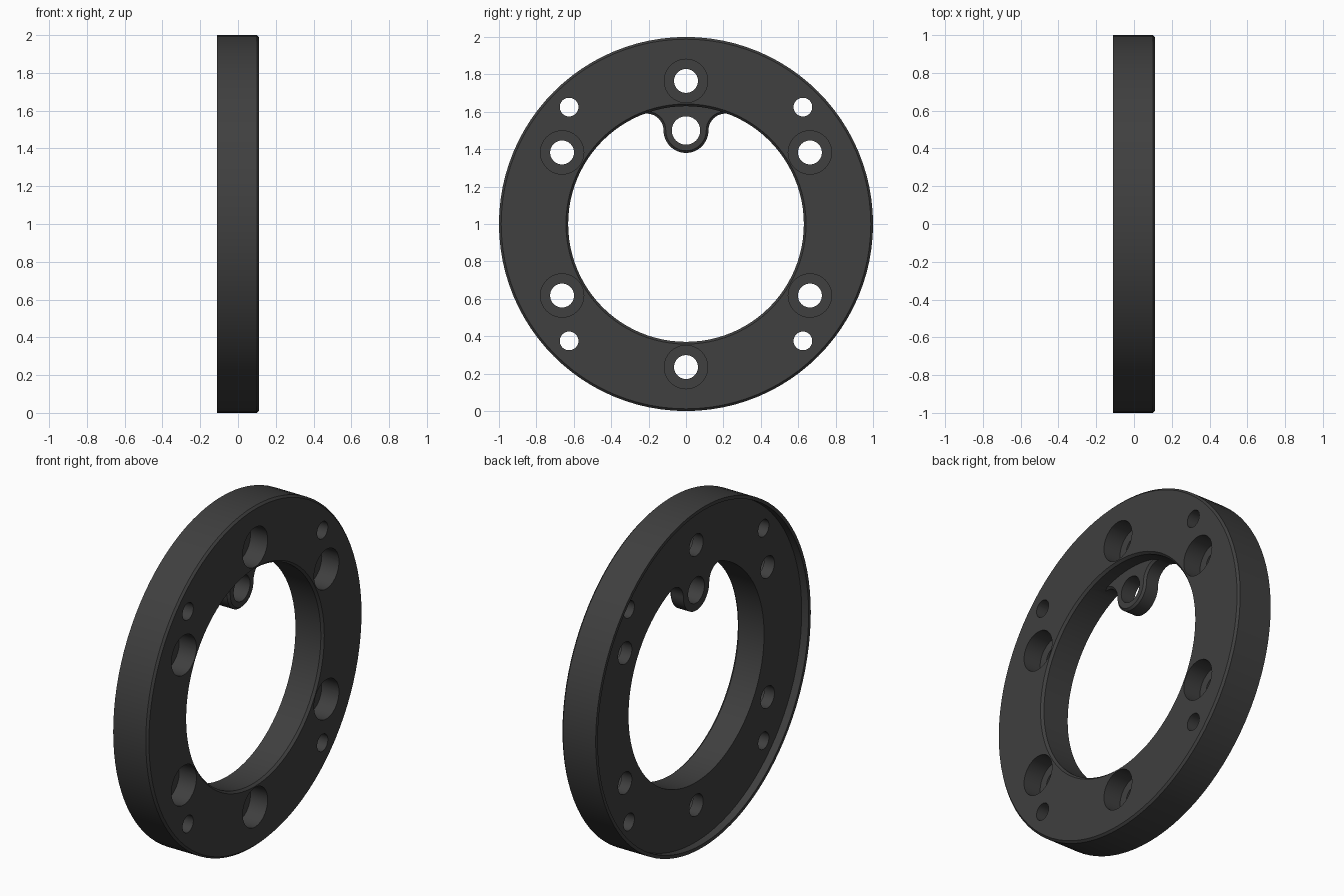
import bpy, bmesh
from math import sin, cos, pi, radians, atan2

if "Cube" in bpy.data.objects:
    bpy.data.objects.remove(bpy.data.objects["Cube"])


def lathe(bm, profile, y=0.0, z=1.0, segs=96, closed=True):
    """Revolve (x, radius) points about an x-parallel axis through (y, z)."""
    rings = []
    for x, r in profile:
        rings.append([bm.verts.new((x, y + r * cos(2 * pi * i / segs),
                                    z + r * sin(2 * pi * i / segs)))
                      for i in range(segs)])
    pairs = list(zip(rings, rings[1:]))
    if closed:
        pairs.append((rings[-1], rings[0]))
    else:
        bm.faces.new(rings[0])
        bm.faces.new(rings[-1])
    for a, b in pairs:
        for i in range(segs):
            j = (i + 1) % segs
            bm.faces.new((a[i], a[j], b[j], b[i]))


def finish(bm, name):
    bmesh.ops.recalc_face_normals(bm, faces=bm.faces[:])
    mesh = bpy.data.meshes.new(name)
    bm.to_mesh(mesh)
    bm.free()
    ob = bpy.data.objects.new(name, mesh)
    bpy.context.collection.objects.link(ob)
    return ob


def boolean(target, other, op):
    mod = target.modifiers.new(op.title(), 'BOOLEAN')
    mod.operation, mod.object, mod.solver = op, other, 'EXACT'
    bpy.context.view_layer.objects.active = target
    bpy.ops.object.modifier_apply(modifier=mod.name)
    bpy.data.objects.remove(other)


FRONT, BACK, FLOOR = 0.112, -0.112, -0.067

# Ring body: chamfered front edges, thin raised lip around the back
bm = bmesh.new()
lathe(bm, [(FRONT, 0.642), (FRONT, 0.988), (FRONT - 0.012, 1.0), (BACK, 1.0),
           (BACK, 0.98), (FLOOR, 0.98), (FLOOR, 0.63), (FRONT - 0.014, 0.63)])
ring = finish(bm, "flange_ring")

# Hanging lug blended into the bore with concave fillets
half = [(0.12 * sin(a), 0.5 - 0.12 * cos(a))
        for a in [i * pi / 2 / 12 for i in range(13)]]
end = atan2(0.5, 0.21)
for i in range(1, 13):
    a = pi + (end - pi) * i / 12
    half.append((0.21 + 0.09 * cos(a), 0.5 + 0.09 * sin(a)))
half += [(0.66 * cos(a), 0.66 * sin(a))
         for a in [end + (pi / 2 - end) * i / 6 for i in range(6)]]
outline = half + [(0.0, 0.66)] + [(-y, z) for y, z in reversed(half[1:])]
bm = bmesh.new()
base = bm.faces.new([bm.verts.new((FLOOR, y, 1 + z)) for y, z in outline])
ext = bmesh.ops.extrude_face_region(bm, geom=[base], use_keep_orig=True)["geom"]
top = [v for v in ext if isinstance(v, bmesh.types.BMVert)]
bmesh.ops.translate(bm, verts=top, vec=(0.092, 0, 0))
bmesh.ops.recalc_face_normals(bm, faces=bm.faces[:])
edges = [e for e in bm.edges if all(v.co.x > 0.02 for v in e.verts)]
bmesh.ops.bevel(bm, geom=edges, offset=0.012, segments=1, affect='EDGES')
lug = finish(bm, "lug")
boolean(ring, lug, 'UNION')

# Hole cutters: six counterbored, four plain, one through the lug
bm = bmesh.new()
for k in range(6):
    a = radians(30 + 60 * k)
    lathe(bm, [(-0.3, 0), (-0.3, 0.064), (0.0, 0.064), (0.0, 0.116),
               (0.3, 0.116)][1:], 0.765 * cos(a), 1 + 0.765 * sin(a), 40, False)
for k in range(4):
    a = radians(45 + 90 * k)
    lathe(bm, [(-0.3, 0.05), (0.3, 0.05)],
          0.884 * cos(a), 1 + 0.884 * sin(a), 32, False)
lathe(bm, [(-0.3, 0.076), (0.3, 0.076)], 0, 1.5, 40, False)
boolean(ring, finish(bm, "hole_cutter"), 'DIFFERENCE')

# Dark finish and crisp smooth shading
mat = bpy.data.materials.new("dark_metal")
mat.diffuse_color = (0.05, 0.05, 0.05, 1)
mat.use_nodes = True
mat.node_tree.nodes["Principled BSDF"].inputs["Base Color"].default_value = mat.diffuse_color
ring.data.materials.clear()
ring.data.materials.append(mat)
bpy.ops.object.select_all(action='DESELECT')
ring.select_set(True)
bpy.context.view_layer.objects.active = ring
bpy.ops.object.shade_smooth_by_angle(angle=radians(30))
